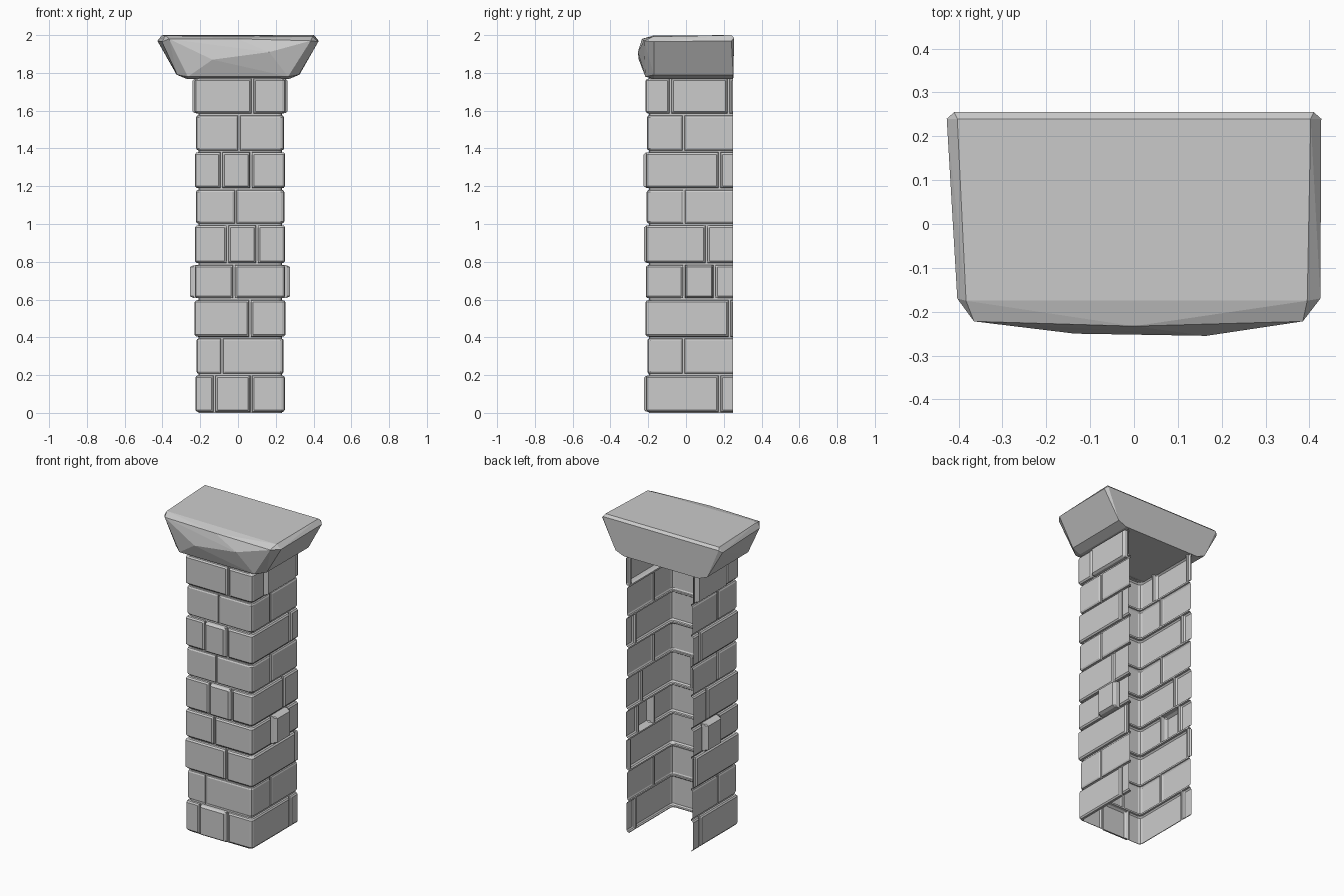
import bpy, bmesh

if "Cube" in bpy.data.objects:
    bpy.data.objects.remove(bpy.data.objects["Cube"])

XL, XR, YF, YB, C = -0.21, 0.232, -0.195, 0.25, 0.018
U0, U1 = XL - (YB - YF), XR + (YB - YF)
BEVEL = [(0, 0), (0.005, 0), (0.007, 0.6), (0.016, 1)]   # distance from edge, height share


def wall_point(u, d):
    """Point on the three-sided wall path, pushed outward by d."""
    if u <= XL + C + 1e-6:
        corner, sx, t = XL, -1, XL - u
    elif u >= XR - C - 1e-6:
        corner, sx, t = XR, 1, u - XR
    else:
        return u, YF - d
    if abs(t) < 1e-6:                                    # rounded corner middle
        return corner + sx * (d - 0.3 * C), YF - d + 0.3 * C
    if t < 0:
        return corner + sx * (t + d), YF - d
    if t < C + 1e-6:
        return corner + sx * d, YF - d + t
    return corner + sx * d, YF + t


def samples(a, b, open_a=False, open_b=False):
    lo = [(a, 1)] if open_a else [(a + o, h) for o, h in BEVEL]
    hi = [(b, 1)] if open_b else [(b - o, h) for o, h in reversed(BEVEL)]
    return lo + hi


def add_stone(bm, a, b, z0, z1, depth):
    us = samples(a, b, a == U0, b == U1)
    for corner in (XL, XR):
        if a < corner < b:
            us += [(corner + k, 1) for k in (-C, 0, C)]
    us.sort()
    grid = []
    for z, hz in samples(z0, z1):
        ring = []
        for u, hu in us:
            x, y = wall_point(u, depth * min(hu, hz))
            ring.append(bm.verts.new((x, y, z)))
        grid.append(ring)
    for r0, r1 in zip(grid, grid[1:]):
        for i in range(len(us) - 1):
            bm.faces.new((r0[i], r0[i + 1], r1[i + 1], r1[i]))


def make_object(name, bm):
    me = bpy.data.meshes.new(name)
    bm.to_mesh(me)
    bm.free()
    ob = bpy.data.objects.new(name, me)
    bpy.context.collection.objects.link(ob)


# Stone courses: front joints (x), side joints (y), depth, front/side middle stone depth
Z = [0, 0.203, 0.398, 0.602, 0.788, 0.998, 1.185, 1.385, 1.58, 1.775]
COURSES = [
    ([-0.125, 0.07], [0.177], 0.016, 0.027, 0),
    ([-0.085], [-0.013], 0.010, 0, 0),
    ([0.063], [0.23], 0.020, 0, 0),
    ([-0.022], [-0.01, 0.15], 0.018, 0, 0.044),
    ([-0.055, 0.1], [0.108], 0.018, 0.027, 0),
    ([-0.012], [-0.01], 0.013, 0, 0),
    ([-0.088, 0.068], [0.177], 0.018, 0.029, 0),
    ([0.005], [-0.013], 0.012, 0, 0),
    ([0.077], [-0.082, 0.225], 0.019, 0, 0.031),
]
for n, (front, side, depth, dfront, dside) in enumerate(COURSES):
    bm = bmesh.new()
    cuts = ([U0] + [XL - (y - YF) for y in reversed(side)] + front
            + [XR + (y - YF) for y in side] + [U1])
    for a, b in zip(cuts, cuts[1:]):
        d = depth
        if dfront and a in front and b in front:
            d = dfront
        if dside and (b < XL or a > XR) and a != U0 and b != U1:
            d = dside
        add_stone(bm, a, b, Z[n], Z[n + 1], d)
    bmesh.ops.remove_doubles(bm, verts=bm.verts, dist=1e-5)
    make_object(f"stone_course_{n + 1}", bm)

# Capstone: hewn convex block, flat back and bulging front
pts = [(-0.383, -0.175, 1.997), (0.395, -0.175, 1.992),
       (-0.403, -0.17, 1.965), (0.425, -0.17, 1.965),
       (-0.365, -0.222, 1.98), (0.385, -0.222, 1.97),
       (-0.135, -0.25, 1.87), (0.165, -0.255, 1.91), (0.0, -0.233, 1.98)]
for s in (-1, 1):
    pts += [(s * 0.403, 0.24, 2.0), (s * 0.41, 0.255, 1.985), (s * 0.427, 0.24, 1.97),
            (s * 0.325, 0.25, 1.79), (s * 0.268, 0.25, 1.767),
            (s * 0.322, -0.17, 1.79), (s * 0.268, -0.17, 1.767), (s * 0.265, -0.215, 1.78)]
bm = bmesh.new()
for p in pts:
    bm.verts.new(p)
res = bmesh.ops.convex_hull(bm, input=bm.verts)
loose = [v for v in bm.verts if not v.link_faces]
bmesh.ops.delete(bm, geom=loose, context='VERTS')
bmesh.ops.dissolve_limit(bm, angle_limit=0.03, verts=bm.verts, edges=bm.edges)
bmesh.ops.recalc_face_normals(bm, faces=bm.faces)
make_object("capstone", bm)
